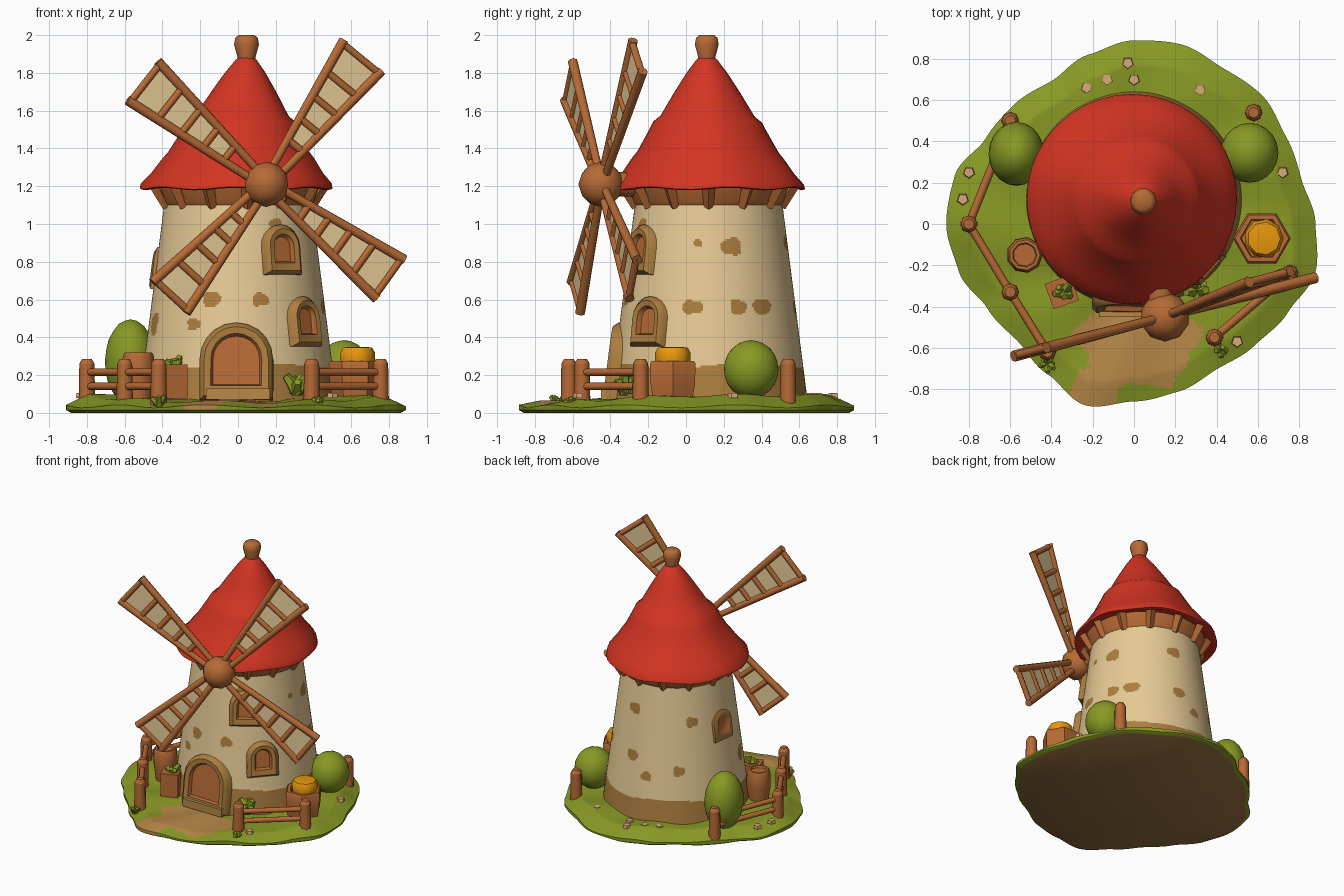
import bpy, bmesh, math, random
from mathutils import Vector, Matrix

random.seed(4)
if "Cube" in bpy.data.objects:
    bpy.data.objects.remove(bpy.data.objects["Cube"])


def material(name, *srgb):
    lin = [((c / 255 + 0.055) / 1.055) ** 2.4 for c in srgb] + [1]
    m = bpy.data.materials.new(name)
    m.diffuse_color = lin
    m.use_nodes = True
    m.node_tree.nodes["Principled BSDF"].inputs["Base Color"].default_value = lin
    return m


RED = material("roof red", 211, 52, 34)
PLASTER = material("plaster cream", 233, 204, 150)
CANVAS = material("sail canvas", 238, 210, 156)
WOOD = material("wood brown", 182, 106, 53)
STONE = material("stone ochre", 172, 126, 62)
GRASS = material("grass green", 136, 153, 36)
PATH = material("path tan", 184, 137, 72)
EARTH = material("dark earth", 150, 112, 64)
ORANGE = material("pumpkin orange", 238, 156, 14)
PEBBLE = material("pebble pink", 218, 170, 122)


def finish(name, bm, *mats):
    bmesh.ops.recalc_face_normals(bm, faces=bm.faces)
    me = bpy.data.meshes.new(name)
    bm.to_mesh(me)
    bm.free()
    for m in mats:
        me.materials.append(m)
    ob = bpy.data.objects.new(name, me)
    bpy.context.collection.objects.link(ob)


def skin(bm, loops, bands=None, caps=(0, 0)):
    """Join closed loops of points into a capped surface."""
    rows = [[bm.verts.new(p) for p in loop] for loop in loops]
    n = len(rows[0])
    for k, (a, b) in enumerate(zip(rows, rows[1:])):
        for i in range(n):
            f = bm.faces.new((a[i], a[(i + 1) % n], b[(i + 1) % n], b[i]))
            f.material_index = bands[k] if bands else 0
    ends = [bm.faces.new(rows[0]), bm.faces.new(rows[-1])]
    for f, index in zip(ends, caps):
        f.material_index = index
    return ends


def ring(x, y, z, r, n, wave=0, lobes=7):
    pts = []
    for i in range(n):
        a = 2 * math.pi * i / n
        pts.append((x + r * math.cos(a), y + r * math.sin(a), z + wave * math.sin(lobes * a)))
    return pts


def turned(name, x, y, profile, n, mat):
    bm = bmesh.new()
    skin(bm, [ring(x, y, z, r, n) for z, r in profile])
    finish(name, bm, mat)


def beam(bm, p, q, r1, r2=None, n=8):
    p, q = Vector(p), Vector(q)
    d = q - p
    mat = Matrix.Translation((p + q) / 2) @ d.to_track_quat('Z', 'Y').to_matrix().to_4x4()
    bmesh.ops.create_cone(bm, cap_ends=True, segments=n, radius1=r1, radius2=r2 or r1,
                          depth=d.length, matrix=mat)


def box(name, centre, size, mat, spin=0):
    bm = bmesh.new()
    bmesh.ops.create_cube(bm, size=1, matrix=Matrix.Translation(centre) @ Matrix.Rotation(spin, 4, 'Z')
                          @ Matrix.Diagonal((*size, 1)))
    finish(name, bm, mat)


def blob(name, centre, radii, mat, sub=3):
    bm = bmesh.new()
    bmesh.ops.create_icosphere(bm, subdivisions=sub, radius=1,
                               matrix=Matrix.Translation(centre) @ Matrix.Diagonal((*radii, 1)))
    finish(name, bm, mat)


# Grassy island, with a lower tan path at the front
OUTLINE = [.88, .84, .85, .88, .87, .9, .89, .85, .8, .82, .83, .9,
           .91, .88, .82, .8, .84, .91, .86, .84, .81, .83, .86, .91]
SEG = 192


def island_loop(f, z=None):
    pts = []
    for i in range(SEG):
        k, t = divmod(i * len(OUTLINE) / SEG, 1)
        t = t * t * (3 - 2 * t)
        r = f * (OUTLINE[int(k)] * (1 - t) + OUTLINE[(int(k) + 1) % len(OUTLINE)] * t)
        a = 2 * math.pi * i / SEG
        rise = min(1, (1 - f) / .13) * (1 - .6 * max(0, -math.sin(a)) * min(1, f / .5))
        bump = .008 * math.sin(9 * a + 5 * f)
        pts.append((r * math.cos(a), r * math.sin(a), .035 + .058 * rise + bump if z is None else z))
    return pts


bm = bmesh.new()
skin(bm, [island_loop(.97, 0), island_loop(1, .015)] + [island_loop(1 - .015 * k) for k in range(48)],
     caps=(2, 0))
for f in bm.faces:
    c = f.calc_center_median()
    a = math.atan2(c.y + .58, c.x - .02)
    ragged = 1 + .1 * math.sin(5 * a) + .05 * math.sin(11 * a)
    if c.z > .012 and (math.hypot((c.x - .02) / .29, (c.y + .58) / .21) < ragged
                       or math.hypot(c.x + .19, c.y + .8) < .115):
        f.material_index = 1
finish("island", bm, GRASS, PATH, EARTH)

# Tower with a stone foot and worn patches
CX, CY = 0, .12


def tower_r(z):
    return .5 - .128 * (z - .25)


# angle in degrees, height, half width, half height
PATCHES = [(17, .88, .055, .045), (-8, .9, .02, .02), (20, .56, .045, .04), (38, .56, .06, .04),
           (-11, .56, .055, .035), (80, .9, .05, .04), (82, .55, .05, .04), (140, .84, .045, .035),
           (127, .48, .045, .035), (98, .42, .04, .035), (252, .6, .05, .04), (285, .6, .045, .035),
           (240, .47, .04, .03), (200, .47, .05, .06), (300, 1.0, .04, .03)]
bm = bmesh.new()
skin(bm, [ring(CX, CY, .06 + .01 * k, tower_r(.06 + .01 * k), 288) for k in range(111)])
for f in bm.faces:
    c = f.calc_center_median()
    ang = math.degrees(math.atan2(c.y - CY, c.x - CX))
    if c.z < .25 + .015 * math.sin(ang / 15):
        f.material_index = 1
    for a, z, w, h in PATCHES:
        off = math.radians((ang - a + 180) % 360 - 180) * tower_r(z)
        spin = math.atan2(c.z - z, off)
        if abs(off / w) ** 2.6 + abs((c.z - z) / h) ** 2.6 < 1 + .25 * math.sin(3 * spin + a):
            f.material_index = 1
finish("tower", bm, PLASTER, STONE)


# Arched door and windows in stone surrounds
def arch(name, angle, z0, hw, h, border, sill, depth):
    a = math.radians(angle)
    out = Vector((math.cos(a), math.sin(a), 0))
    side = Vector((-out.y, out.x, 0))
    up = (Vector((0, 0, 1)) - out * .128).normalized()
    n = side.cross(up)
    base = Vector((CX, CY, z0)) + out * tower_r(z0)

    def loop(w, low, top, d):
        prof = [(-w, low)] + [(-w * math.cos(math.pi * k / 10), top - w + w * math.sin(math.pi * k / 10))
                              for k in range(11)] + [(w, low)]
        return [base + side * s + up * t + n * d for s, t in prof]

    bm = bmesh.new()
    w, top = hw + border, h + border
    skin(bm, [loop(w, -sill, top, -.08), loop(w, -sill, top, .008),
              loop(w - .025, .018 - sill, top - .025, depth), loop(hw, 0, h, depth - .005),
              loop(hw - .012, .01, h - .012, .006)],
         bands=[0, 0, 0, 1], caps=(0, 1))
    finish(name, bm, STONE, WOOD)


arch("door", 269, .14, .135, .28, .06, .07, .035)
arch("upper_window", 303, .79, .062, .155, .053, .058, .035)
arch("lower_window", 318, .41, .062, .155, .053, .058, .035)
arch("side_window", 174, .7, .055, .14, .04, .045, .02)
box("door_step", (0, -.405, .1), (.34, .09, .06), PATH)

# Collar and brackets under the roof
turned("collar", CX, CY, [(1.1, .392), (1.12, .405), (1.2, .43)], 48, WOOD)
bm = bmesh.new()
for k in range(13):
    a = 2 * math.pi * k / 13
    c, s = math.cos(a), math.sin(a)
    beam(bm, (CX + .385 * c, CY + .385 * s, 1.09), (CX + .45 * c, CY + .45 * s, 1.21), .026, .036, 4)
finish("roof_brackets", bm, WOOD)

# Roof in soft tiers, leaning slightly towards its tip
bm = bmesh.new()
loops = []
for z, r in [(1.23, .38), (1.185, .49), (1.19, .51), (1.215, .505), (1.27, .455), (1.35, .4), (1.38, .375),
             (1.5, .308), (1.54, .288), (1.57, .25), (1.7, .172), (1.8, .108), (1.87, .055), (1.89, .03)]:
    t = max(0, z - 1.2) / .69
    loops.append(ring(-.01 + .055 * t, CY - .01 * t, z, r, 40, .007 * (1 - t)))
skin(bm, loops)
finish("roof", bm, RED)
turned("finial", .045, .11, [(1.85, .045), (1.88, .047), (1.95, .066), (1.985, .06), (2.0, .042)], 10, WOOD)

# Hub, axle and four sails, turned a little to one side
HUB = Vector((.15, -.45, 1.21))
turn = math.radians(14.6)
across = Vector((math.cos(turn), math.sin(turn), 0))
ahead = Vector((math.sin(turn), -math.cos(turn), 0))
blob("hub", HUB, (.12, .12, .12), WOOD, 2)
bm = bmesh.new()
beam(bm, HUB, HUB - ahead * .4, .065)
finish("axle", bm, WOOD)


# angle in degrees, length and backward lean of each sail
def sail(name, deg, length, lean):
    a = math.radians(deg)
    along = across * math.cos(a) + Vector((0, 0, math.sin(a))) - ahead * lean
    wide = Vector((0, 0, math.cos(a))) - across * math.sin(a)

    def at(r, s, d=0.0):
        r *= length
        return HUB + along * r + wide * s * (.03 + .13 * (r - .09)) + ahead * d

    bars = (.3, .45, .61, .78, .98)
    bm = bmesh.new()
    for s in (-1, 1):
        beam(bm, at(.09, s), at(1, s), .022, .027)
    for r in bars:
        beam(bm, at(r, -1), at(r, 1), .02)
    finish(name + "_sail_frame", bm, WOOD)
    # cloth cells with an ochre hem
    bm = bmesh.new()
    sheets = []
    for r, q in zip(bars, bars[1:]):
        sheets += skin(bm, [[at(u, s, d) for u, s in ((r, -1), (q, -1), (q, 1), (r, 1))] for d in (-.004, .004)])
    bmesh.ops.recalc_face_normals(bm, faces=bm.faces)
    hem = bmesh.ops.inset_individual(bm, faces=sheets, thickness=.03)
    for f in hem["faces"]:
        f.material_index = 1
    finish(name + "_sail_cloth", bm, CANVAS, STONE)


sail("upper_left", 51.5, .87, .07)
sail("upper_right", 141, .87, 0)
sail("lower_right", 228.5, .8, 0)
sail("lower_left", 323.5, .845, 0)


# Fences
def fence(name, posts):
    bm = bmesh.new()
    for x, y in posts:
        beam(bm, (x, y, .04), (x, y, .26), .044, .04)
        beam(bm, (x, y, .26), (x, y, .285), .04, .026)
    for (x, y), (u, v) in zip(posts, posts[1:]):
        for z in (.14, .215):
            beam(bm, (x, y, z), (u, v, z), .02)
    finish(name, bm, WOOD)


fence("right_fence", [(-.6, .5), (-.8, 0), (-.6, -.33), (-.42, -.62)])
fence("left_fence", [(.39, -.55), (.755, -.24)])
fence("left_back_post", [(.58, .54)])

# Barrel, planter with pumpkin, and crate
turned("barrel", -.53, -.15, [(.07, .07), (.2, .088), (.3, .085), (.32, .075), (.32, .06), (.305, .055)], 9, WOOD)
turned("planter", .62, -.07, [(.07, .12), (.15, .135), (.26, .14), (.275, .13), (.275, .105), (.25, .1)], 6, WOOD)
turned("pumpkin", .63, -.07, [(.22, .08), (.27, .095), (.32, .095), (.345, .08), (.35, .045)], 9, ORANGE)
box("crate", (-.35, -.33, .165), (.13, .13, .18), WOOD, .35)

# Bushes, leafy tufts and pebbles
blob("right_bush", (-.57, .34, .27), (.135, .155, .225), GRASS)
blob("left_bush", (.56, .345, .23), (.14, .145, .155), GRASS)
for name, x, y, z, r in (("crate_plant", -.34, -.33, .24, .055), ("door_plant", .31, -.32, .12, .07),
                         ("right_grass", -.42, -.68, .045, .04), ("left_grass", .42, -.61, .045, .04)):
    bm = bmesh.new()
    for k in range(7):
        a = 2.4 * k
        reach = r * random.uniform(.4, 1)
        beam(bm, (x, y, z), (x + reach * math.cos(a), y + reach * math.sin(a), z + r * random.uniform(.5, 1.2)),
             r * .6, r * .3, 5)
    finish(name, bm, GRASS)
bm = bmesh.new()
for x, y in ((-.03, .78), (0, .7), (-.13, .7), (-.23, .66), (-.8, .25), (-.83, .12), (.72, .25), (.32, .65), (.5, -.57)):
    beam(bm, (x, y, .08), (x, y, .104), .03, .026, 5)
finish("pebbles", bm, PEBBLE)

# Soft shading with sharp edges kept
for ob in bpy.context.scene.objects:
    ob.select_set(ob.type == 'MESH')
    if ob.type == 'MESH':
        bpy.context.view_layer.objects.active = ob
bpy.ops.object.shade_smooth_by_angle(angle=math.radians(50))
